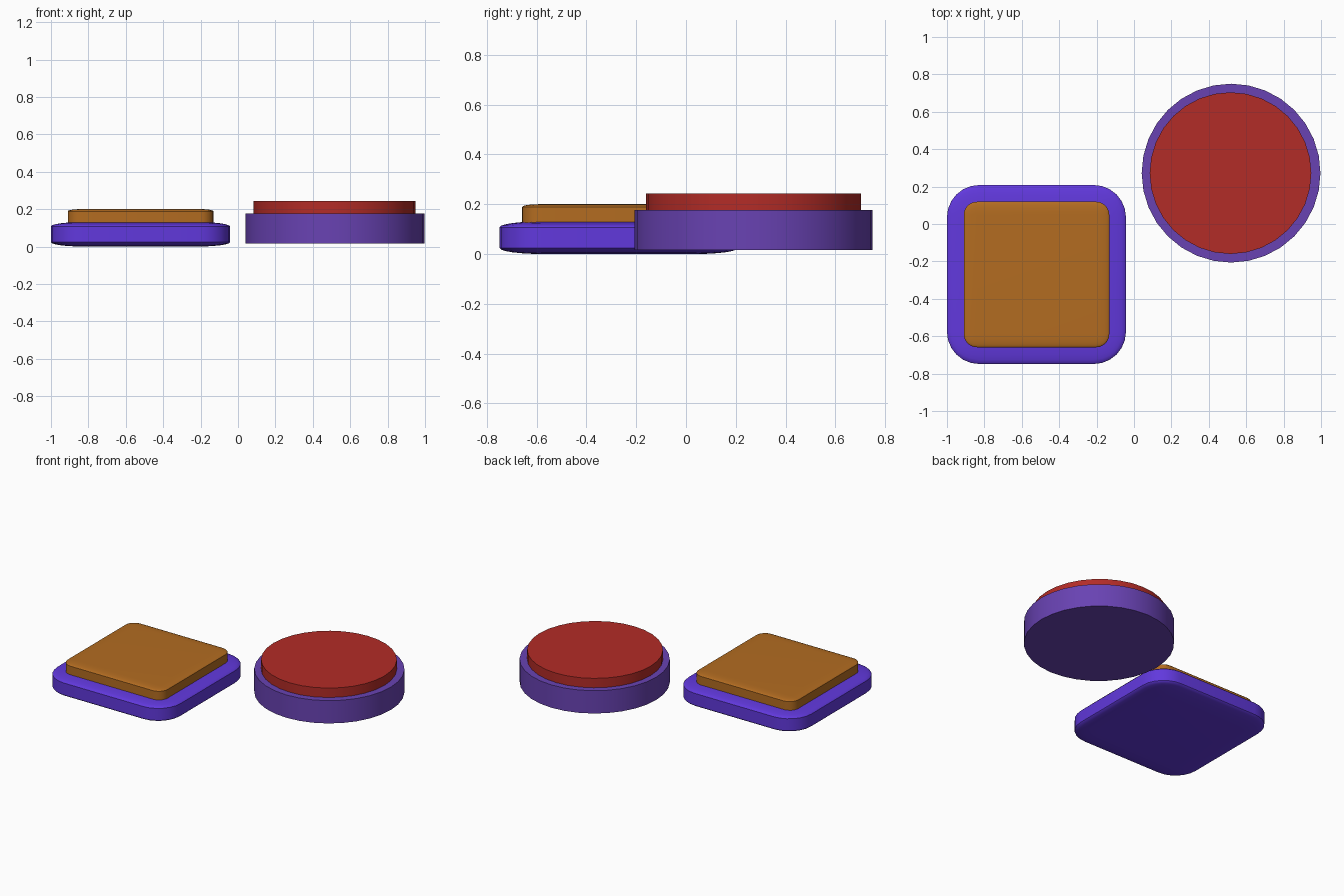
import bpy, bmesh, math
from mathutils import Matrix, Vector

if "Cube" in bpy.data.objects:
    bpy.data.objects.remove(bpy.data.objects["Cube"])


def finish(bm, name, color, size, center):
    # scale the unit shape to size, place it, shade it and colour it
    bmesh.ops.transform(bm, matrix=Matrix.Translation(Vector(center)) @ Matrix.Diagonal((*size, 1)),
                        verts=bm.verts)
    bmesh.ops.recalc_face_normals(bm, faces=bm.faces)
    mesh = bpy.data.meshes.new(name)
    bm.to_mesh(mesh)
    bm.free()
    obj = bpy.data.objects.new(name, mesh)
    bpy.context.collection.objects.link(obj)
    mat = bpy.data.materials.new(name + "_color")
    mat.diffuse_color = (*color, 1)
    mat.use_nodes = True
    mat.node_tree.nodes["Principled BSDF"].inputs["Base Color"].default_value = mat.diffuse_color
    mesh.materials.append(mat)
    bpy.ops.object.select_all(action='DESELECT')
    obj.select_set(True)
    bpy.context.view_layer.objects.active = obj
    bpy.ops.object.shade_smooth_by_angle(angle=math.radians(30))
    return obj


def rounded_slab(name, color, size, center, bevel):
    # unit cube rounded evenly, then flattened
    bm = bmesh.new()
    bmesh.ops.create_cube(bm, size=1)
    bmesh.ops.bevel(bm, geom=bm.edges[:], offset=bevel, segments=6, profile=0.5,
                    affect='EDGES', clamp_overlap=True)
    return finish(bm, name, color, size, center)


def disc(name, color, radius, z0, z1, center):
    bm = bmesh.new()
    bmesh.ops.create_cone(bm, cap_ends=True, segments=32, radius1=1, radius2=1, depth=1)
    return finish(bm, name, color, (radius, radius, z1 - z0), (*center, (z0 + z1) / 2))


# square button
rounded_slab("square_base", (0.12, 0.04, 0.72), (0.957, 0.957, 0.131), (-0.5215, -0.27, 0.0655), 0.18)
rounded_slab("square_top", (0.45, 0.15, 0.015), (0.778, 0.778, 0.13), (-0.521, -0.27, 0.135), 0.09)

# round button
disc("round_base", (0.14, 0.055, 0.45), 0.478, 0.017, 0.177, (0.519, 0.272))
disc("round_top", (0.45, 0.025, 0.02), 0.432, 0.08, 0.243, (0.516, 0.272))
